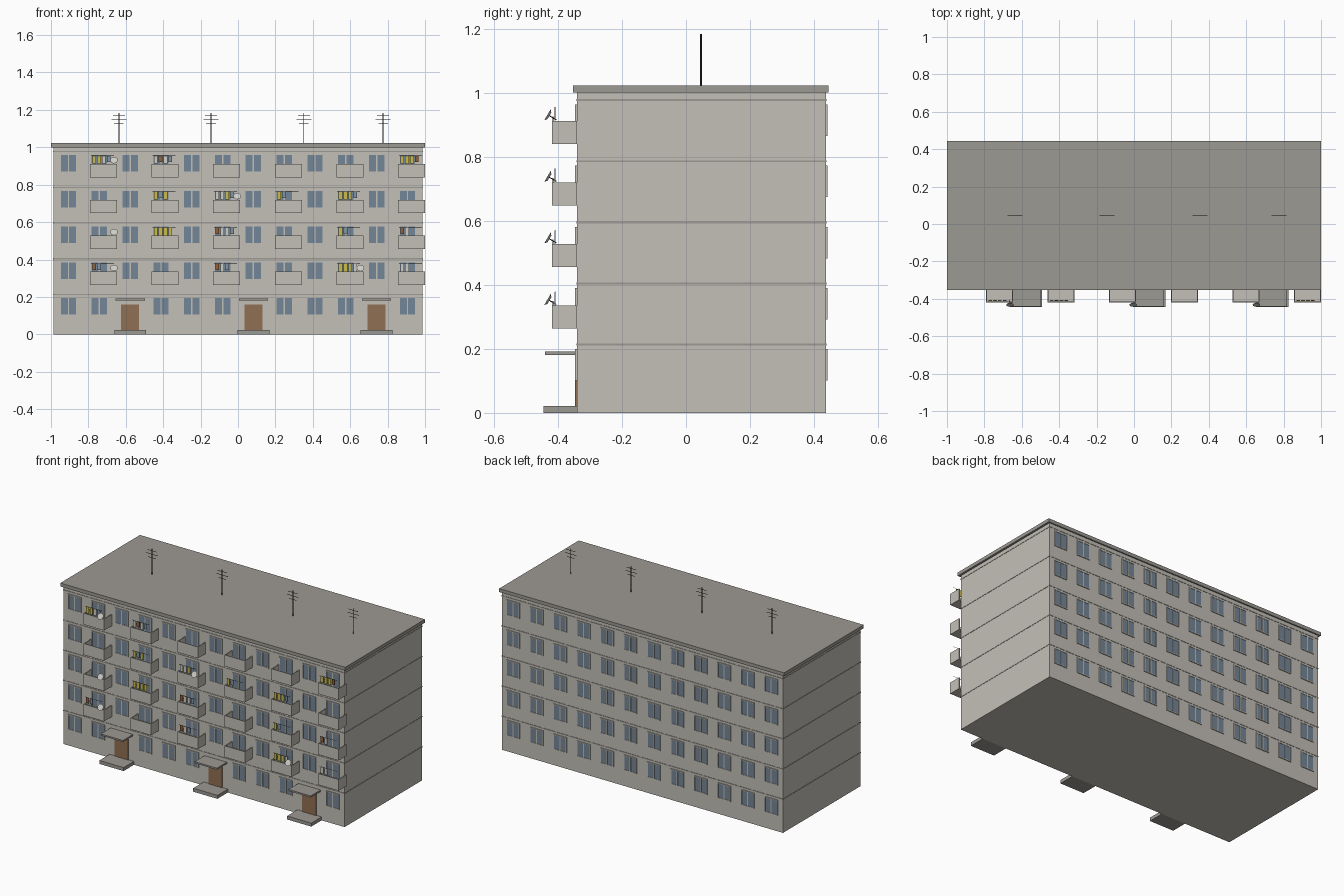
import bpy, bmesh, math
from mathutils import Matrix, Vector

if "Cube" in bpy.data.objects:
    bpy.data.objects.remove(bpy.data.objects["Cube"])

def mat(name, r, g, b):
    m = bpy.data.materials.new(name)
    m.diffuse_color = (r, g, b, 1)
    m.use_nodes = True
    m.node_tree.nodes["Principled BSDF"].inputs["Base Color"].default_value = m.diffuse_color
    return m

WALL = mat("pale_concrete", 0.55, 0.525, 0.475)
ROOF = mat("grey_concrete", 0.335, 0.32, 0.29)
GLASS = mat("window_blue", 0.175, 0.24, 0.31)
DOOR = mat("door_brown", 0.28, 0.16, 0.085)
METAL = mat("dark_metal", 0.035, 0.035, 0.035)
YELLOW = mat("cloth_yellow", 0.6, 0.5, 0.07)
RUST = mat("cloth_rust", 0.3, 0.12, 0.04)
BLUE = mat("cloth_blue", 0.22, 0.3, 0.38)
WHITE = mat("off_white", 0.62, 0.61, 0.57)

class Part:
    """Collects boxes, rods and discs into one named object."""
    def __init__(self, name, material):
        self.name, self.material, self.bm = name, material, bmesh.new()

    def box(self, x0, x1, y0, y1, z0, z1):
        m = Matrix.Translation(((x0 + x1) / 2, (y0 + y1) / 2, (z0 + z1) / 2)) \
            @ Matrix.Diagonal((abs(x1 - x0), abs(y1 - y0), abs(z1 - z0), 1))
        bmesh.ops.create_cube(self.bm, size=1, matrix=m)

    def rod(self, a, b, r, r2=None, n=6):
        a, b = Vector(a), Vector(b)
        d = b - a
        m = Matrix.Translation((a + b) / 2) @ d.to_track_quat('Z', 'Y').to_matrix().to_4x4()
        bmesh.ops.create_cone(self.bm, cap_ends=True, segments=n, radius1=r,
                              radius2=r if r2 is None else r2, depth=d.length, matrix=m)

    def done(self):
        me = bpy.data.meshes.new(self.name)
        self.bm.to_mesh(me)
        self.bm.free()
        me.materials.append(self.material)
        ob = bpy.data.objects.new(self.name, me)
        bpy.context.collection.objects.link(ob)
        return ob

YF, YB, XW = -0.341, 0.437, 0.987      # front, back and side walls
STOREY, PITCH = 0.191, 0.1647          # floor height, window spacing
cols = [(i - 5.5) * PITCH for i in range(12)]
doors = (2, 6, 10)

# main block and roof slab
p = Part("building_body", WALL)
p.box(-XW, XW, YF, YB, 0, 1.0)
p.done()
p = Part("roof_slab", ROOF)
p.box(-1, 1, -0.353, 0.445, 1.0, 1.022)
p.done()

# thin bands between storeys
p = Part("floor_bands", ROOF)
for k in range(5):
    z = 0.213 + STOREY * k
    p.box(-XW - 0.0015, XW + 0.0015, YF - 0.0015, YB + 0.0015, z - 0.003, z + 0.003)
p.done()

# paired windows with slim frames, front and back
glass, frame = Part("window_panes", GLASS), Part("window_frames", WALL)
for k in range(5):
    z0, z1 = 0.106 + STOREY * k, 0.194 + STOREY * k
    for wall, s in ((YF, -1), (YB, 1)):
        for i, x in enumerate(cols):
            if s < 0 and k == 0 and i in doors:
                continue
            for c in (-0.0225, 0.0225):
                glass.box(x + c - 0.019, x + c + 0.019, wall, wall + s * 0.003, z0, z1)
            y = wall + s * 0.005
            for c, w in ((-0.0435, 0.0025), (0, 0.0035), (0.0435, 0.0025)):
                frame.box(x + c - w, x + c + w, wall, y, z0, z1)
            for za in (z0 - 0.005, z1):
                frame.box(x - 0.046, x + 0.046, wall, y, za, za + 0.005)
glass.done()
frame.done()

# entrances: step, door, canopy
step, door, canopy = Part("entrance_steps", ROOF), Part("entrance_doors", DOOR), Part("entrance_canopies", ROOF)
for i in doors:
    x = cols[i]
    step.box(x - 0.085, x + 0.085, -0.445, YF, 0, 0.022)
    door.box(x - 0.048, x + 0.048, YF - 0.005, YF, 0.022, 0.16)
    canopy.box(x - 0.078, x + 0.078, -0.441, YF, 0.181, 0.191)
for p in (step, door, canopy):
    p.done()

# balconies: floor with three parapet panels
bx = [cols[i] + 0.022 for i in range(1, 12, 2)]
bz = [0.263 + 0.1923 * k for k in range(4)]
YBAL, HW, T = -0.419, 0.072, 0.005
p = Part("balconies", WALL)
for x in bx:
    for z in bz:
        p.box(x - HW, x + HW, YBAL, YF, z, z + T)
        p.box(x - HW, x + HW, YBAL, YBAL + T, z + T, z + 0.072)
        for s in (-1, 1):
            p.box(x + s * HW, x + s * (HW - T), YBAL + T, YF, z + T, z + 0.072)
p.done()

# washing on lines: (floor, balcony) -> colour of each item
washing = {(3, 0): "yywb", (3, 1): "wrwb", (3, 5): "yyyr",
           (2, 1): "yby", (2, 2): "wwyb", (2, 3): "yb", (2, 4): "yyyb",
           (1, 1): "yyyy", (1, 2): "rwwb", (1, 4): "yb", (1, 5): "rw",
           (0, 0): "rb", (0, 2): "rwb", (0, 4): "yyyw", (0, 5): "ww"}
cloth = {"y": Part("washing_yellow", YELLOW), "r": Part("washing_rust", RUST),
         "b": Part("washing_blue", BLUE), "w": Part("washing_white", WHITE)}
line = Part("washing_lines", METAL)
for (k, b), items in washing.items():
    top = bz[k] + 0.115
    left = bx[b] - 0.06
    line.rod((left - 0.008, -0.409, top), (bx[b] + 0.055, -0.409, top), 0.001, n=4)
    for j, c in enumerate(items):
        xa = left + j * 0.026
        drop = 0.042 if c in "yw" else 0.034
        cloth[c].box(xa, xa + 0.020, -0.4105, -0.4075, top - drop, top)
line.done()
for p in cloth.values():
    p.done()

# satellite dishes tilted skyward on short arms
dish, arm = Part("satellite_dishes", WHITE), Part("dish_arms", METAL)
for k, b in ((3, 0), (1, 0), (0, 0), (2, 2), (0, 4)):
    c = Vector((bx[b] + 0.056, -0.430, bz[k] + 0.090))
    n = Vector((0, -0.86, 0.5))
    dish.rod(c - n * 0.004, c + n * 0.003, 0.012, 0.02, 16)
    arm.rod(c, (c.x, -0.405, c.z - 0.014), 0.0015)
    arm.rod((c.x, -0.416, c.z - 0.03), (c.x, -0.416, c.z - 0.004), 0.0015)
dish.done()
arm.done()

# roof aerials with three crossbars
p = Part("roof_aerials", METAL)
for x in (-0.637, -0.144, 0.352, 0.776):
    p.rod((x, 0.047, 1.02), (x, 0.047, 1.184), 0.0025)
    for z, w in ((1.171, 0.032), (1.149, 0.04), (1.127, 0.026)):
        p.rod((x - w, 0.047, z), (x + w, 0.047, z), 0.0016)
p.done()
